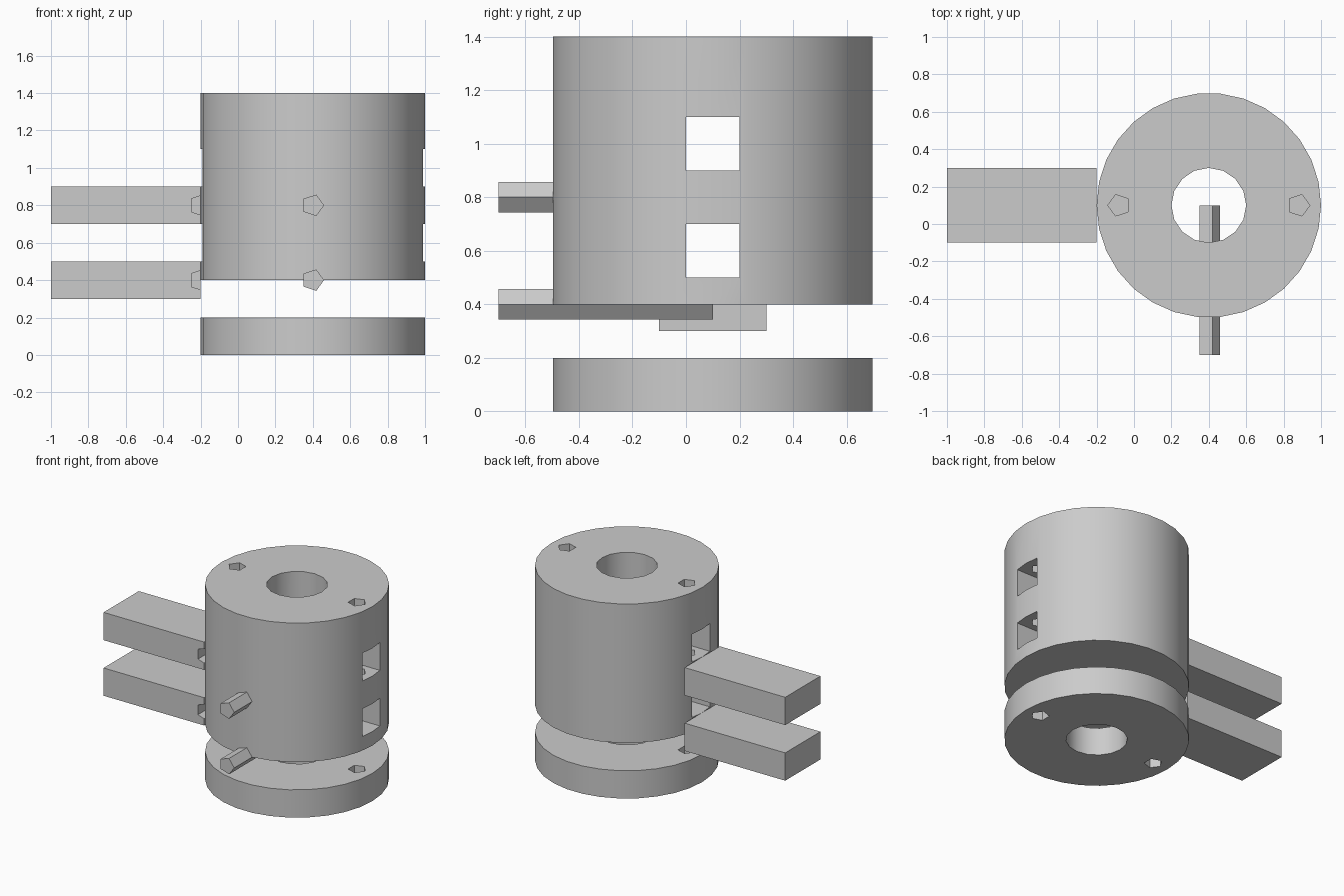
import bpy
import bmesh
from math import cos, sin, tau, pi
from mathutils import Matrix, Vector

if "Cube" in bpy.data.objects:
    bpy.data.objects.remove(bpy.data.objects["Cube"], do_unlink=True)

grey = bpy.data.materials.new("plain grey")
grey.use_nodes = True
grey.diffuse_color = (0.6, 0.6, 0.6, 1)
grey.node_tree.nodes["Principled BSDF"].inputs["Base Color"].default_value = (0.6, 0.6, 0.6, 1)

CX, CY = 0.4, 0.1          # shared axis of the drum and the base
SCREW = 0.06               # radius of pins and screw holes


def add_object(name, bm):
    bmesh.ops.recalc_face_normals(bm, faces=bm.faces)
    mesh = bpy.data.meshes.new(name)
    bm.to_mesh(mesh)
    bm.free()
    mesh.materials.append(grey)
    obj = bpy.data.objects.new(name, mesh)
    bpy.context.collection.objects.link(obj)
    return obj


def prism(name, sides, radius, length, origin, turn=0, axis="Z"):
    """Regular prism growing from origin along its turned local z."""
    bm = bmesh.new()
    ring = [bm.verts.new((radius * cos(tau * i / sides), radius * sin(tau * i / sides), 0))
            for i in range(sides)]
    cap = bm.faces.new(ring)
    top = bmesh.ops.extrude_face_region(bm, geom=[cap], use_keep_orig=True)["geom"]
    bmesh.ops.translate(bm, vec=(0, 0, length),
                        verts=[g for g in top if isinstance(g, bmesh.types.BMVert)])
    bm.transform(Matrix.Translation(origin) @ Matrix.Rotation(turn, 4, axis))
    return add_object(name, bm)


def box(name, low, high):
    low, high = Vector(low), Vector(high)
    bm = bmesh.new()
    bmesh.ops.create_cube(bm, size=1)
    bm.transform(Matrix.Translation((low + high) / 2) @ Matrix.Diagonal(high - low).to_4x4())
    return add_object(name, bm)


def cut(target, cutters):
    bpy.context.view_layer.objects.active = target
    for cutter in cutters:
        cutter.hide_render = True
        mod = target.modifiers.new("cut", "BOOLEAN")
        mod.operation, mod.solver, mod.object = "DIFFERENCE", "EXACT", cutter
        bpy.ops.object.modifier_apply(modifier=mod.name)
        bpy.data.objects.remove(cutter, do_unlink=True)


def smooth(obj):
    bpy.ops.object.select_all(action="DESELECT")
    obj.select_set(True)
    bpy.context.view_layer.objects.active = obj
    bpy.ops.object.shade_smooth_by_angle(angle=pi / 6)


def screw_holes(bottom, top):
    """Pair of vertical holes, each with a corner pointing outwards."""
    return [prism("hole_cutter", 5, SCREW, top - bottom, (CX + 0.48 * cos(a), CY, bottom), a)
            for a in (0, pi)]


# Base disc with bore and through holes
base = prism("base_disc", 30, 0.6, 0.2, (CX, CY, 0))
cut(base, [prism("bore_cutter", 16, 0.2, 0.4, (CX, CY, -0.1))] + screw_holes(-0.1, 0.3))

# Drum with bore, deep screw holes and two square slots right through
drum = prism("drum", 30, 0.6, 1.0, (CX, CY, 0.4))
slots = [box("slot_cutter", (-0.4, 0, z), (1.2, 0.2, z + 0.2)) for z in (0.5, 0.9)]
cut(drum, [prism("bore_cutter", 16, 0.2, 1.2, (CX, CY, 0.3))] + slots + screw_holes(0.6, 1.5))

for part in (base, drum):
    smooth(part)

# Arms with a half-round notch in the inner end, and the matching pins
for label, z in (("lower", 0.4), ("upper", 0.8)):
    arm = box(label + "_arm", (-1, -0.1, z - 0.1), (-0.2, 0.3, z + 0.1))
    cut(arm, [prism("notch_cutter", 5, SCREW, 0.8, (-0.2, CY, z), pi / 2, "X")])
    prism(label + "_pin", 5, SCREW, 0.8, (CX, CY, z), pi / 2, "X")
